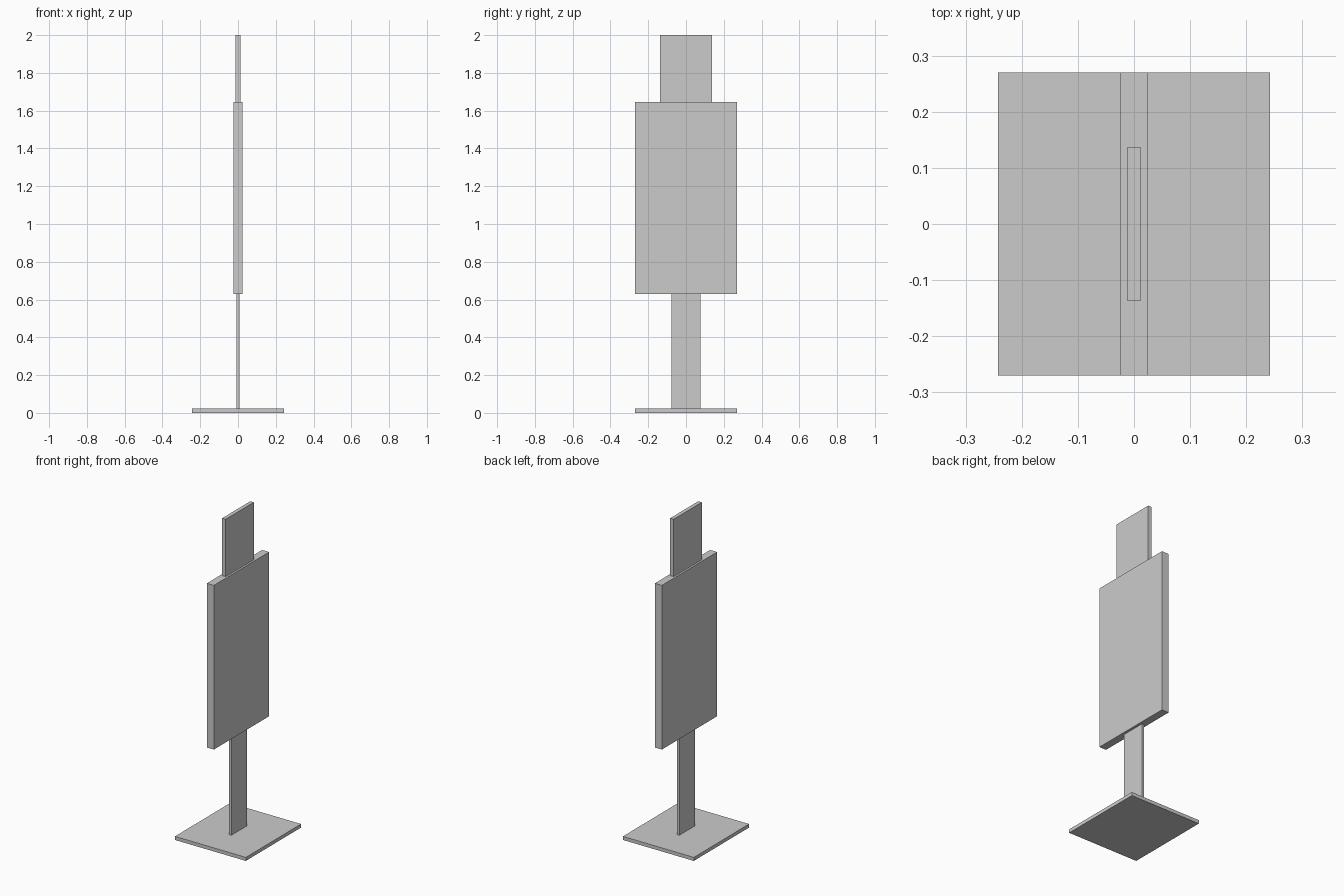
import bpy

if "Cube" in bpy.data.objects:
    bpy.data.objects.remove(bpy.data.objects["Cube"])


def box(name, width, depth, bottom, top):
    """Axis-aligned box centred on x = y = 0, spanning bottom to top in z."""
    bpy.ops.mesh.primitive_cube_add(size=1, location=(0, 0, (bottom + top) / 2))
    ob = bpy.context.object
    ob.name = name
    ob.scale = (width, depth, top - bottom)
    bpy.ops.object.transform_apply(location=False, rotation=False, scale=True)
    return ob


# Flat floor plate
box("base_plate", 0.485, 0.54, 0.0, 0.022)
# Thin upright strip carrying the panel
box("post", 0.016, 0.154, 0.022, 0.63)
# Large main panel
box("main_panel", 0.048, 0.54, 0.63, 1.645)
# Small header sign on top
box("header_panel", 0.024, 0.274, 1.645, 2.0)
